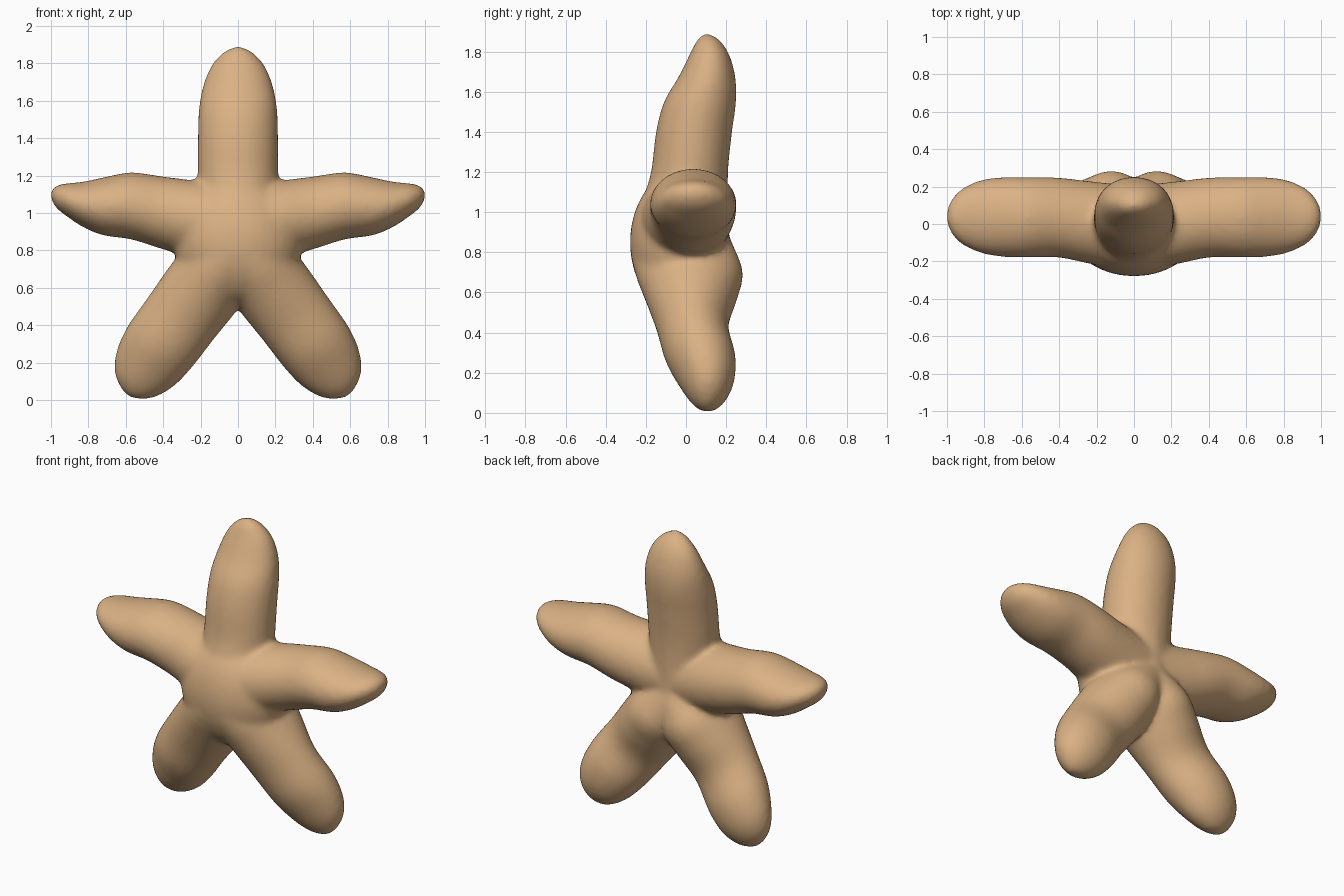
import bpy, bmesh, math
from mathutils import Vector

cube = bpy.data.objects.get("Cube")
if cube:
    bpy.data.objects.remove(cube)

SIDES = 32
STEPS = 5


def spline(stations):
    """Refine the stations with a Catmull-Rom curve."""
    pts = [Vector(s) for s in stations]
    out = []
    for i in range(len(pts) - 1):
        a, b, c, d = pts[max(i - 1, 0)], pts[i], pts[i + 1], pts[min(i + 2, len(pts) - 1)]
        for k in range(STEPS):
            t = k / STEPS
            out.append(0.5 * (2 * b + (c - a) * t + (2 * a - 5 * b + 4 * c - d) * t ** 2
                              + (3 * b - a - 3 * c + d) * t ** 3))
    return out + [pts[-1]]


def add_arm(bm, axis, side, stations, mirror=1):
    """Loft ellipses: along axis, low edge, high edge, front y, back y."""
    rings = []
    for along, low, high, front, back in spline(stations):
        ring = []
        for k in range(SIDES):
            a = math.tau * k / SIDES
            w = (low + high) / 2 + (high - low) / 2 * math.cos(a)
            y = (front + back) / 2 + (back - front) / 2 * math.sin(a)
            p = axis * along + side * w
            ring.append(bm.verts.new((mirror * p.x, y, p.z)))
        rings.append(ring)
    faces = [bm.faces.new((r[k], r[(k + 1) % SIDES], q[(k + 1) % SIDES], q[k]))
             for r, q in zip(rings, rings[1:]) for k in range(SIDES)]
    faces += [bm.faces.new(rings[0]), bm.faces.new(rings[-1])]
    bmesh.ops.recalc_face_normals(bm, faces=faces)


X, Z = Vector((1, 0, 0)), Vector((0, 0, 1))
bm = bmesh.new()

# Top arm
add_arm(bm, Z, X, [
    (0.80, -0.20, 0.20, -0.25, 0.22), (1.0, -0.21, 0.21, -0.23, 0.21),
    (1.2, -0.215, 0.215, -0.175, 0.21), (1.4, -0.215, 0.215, -0.15, 0.23),
    (1.55, -0.21, 0.21, -0.11, 0.25), (1.67, -0.19, 0.19, -0.04, 0.247),
    (1.78, -0.148, 0.148, 0.015, 0.218), (1.85, -0.09, 0.09, 0.05, 0.175),
    (1.88, -0.045, 0.045, 0.075, 0.135), (1.89, -0.01, 0.01, 0.09, 0.11)])

# Side arms and legs, mirrored left and right
leg_axis = Vector((0.55, 0, -0.835))
leg_side = Vector((0.835, 0, 0.55))
for m in (1, -1):
    add_arm(bm, X, Z, [
        (-0.05, 0.72, 1.14, -0.25, 0.20), (0.2, 0.75, 1.17, -0.22, 0.225),
        (0.4, 0.805, 1.195, -0.18, 0.248), (0.57, 0.858, 1.217, -0.18, 0.252),
        (0.72, 0.88, 1.19, -0.175, 0.25), (0.83, 0.925, 1.167, -0.152, 0.232),
        (0.92, 0.985, 1.158, -0.11, 0.19), (0.97, 1.025, 1.147, -0.06, 0.14),
        (0.995, 1.065, 1.125, -0.01, 0.09), (1.003, 1.09, 1.11, 0.03, 0.05)], m)
    add_arm(bm, leg_axis, leg_side, [
        (-0.78, 0.30, 0.62, -0.24, 0.20), (-0.64, 0.27, 0.67, -0.27, 0.25),
        (-0.51, 0.265, 0.69, -0.25, 0.285), (-0.37, 0.27, 0.70, -0.205, 0.255),
        (-0.19, 0.287, 0.705, -0.15, 0.212), (0.0, 0.302, 0.71, -0.105, 0.247),
        (0.14, 0.331, 0.686, -0.04, 0.24), (0.238, 0.384, 0.634, 0.015, 0.20),
        (0.288, 0.445, 0.565, 0.06, 0.15), (0.306, 0.495, 0.515, 0.095, 0.115)], m)

# Central body swelling
core = bmesh.ops.create_uvsphere(bm, u_segments=32, v_segments=20, radius=1)["verts"]
bmesh.ops.scale(bm, verts=core, vec=(0.34, 0.245, 0.35))
bmesh.ops.translate(bm, verts=core, vec=(0, -0.035, 0.85))

mesh = bpy.data.meshes.new("starfish")
bm.to_mesh(mesh)
bm.free()
starfish = bpy.data.objects.new("starfish", mesh)
bpy.context.collection.objects.link(starfish)

# Fuse the parts and soften the joins
remesh = starfish.modifiers.new("fuse", "REMESH")
remesh.mode = "VOXEL"
remesh.voxel_size = 0.016
remesh.use_smooth_shade = True
soften = starfish.modifiers.new("soften", "SMOOTH")
soften.factor = 0.5
soften.iterations = 14

# Sandy skin
skin = bpy.data.materials.new("sandy_tan")
skin.use_nodes = True
colour = (0.70, 0.44, 0.23, 1)
skin.diffuse_color = colour
skin.node_tree.nodes["Principled BSDF"].inputs["Base Color"].default_value = colour
mesh.materials.append(skin)
mesh.polygons.foreach_set("use_smooth", [True] * len(mesh.polygons))
